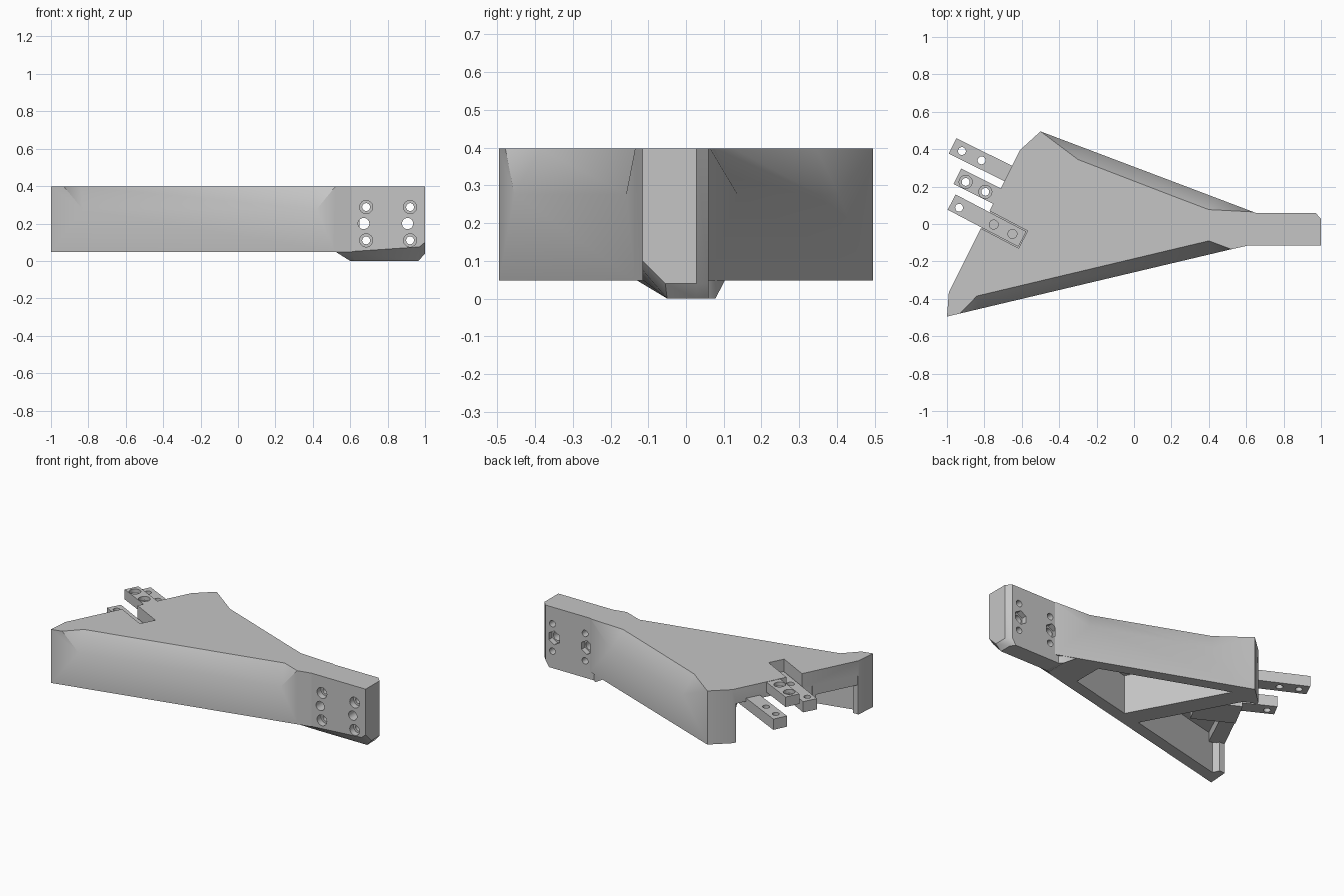
import bpy, bmesh, math
from mathutils import Vector, Matrix

old = bpy.data.objects.get("Cube")
if old:
    bpy.data.objects.remove(old, do_unlink=True)

grey = bpy.data.materials.new("light_grey")
grey.use_nodes = True
COLOUR = (0.56, 0.56, 0.56, 1)
grey.diffuse_color = COLOUR
grey.node_tree.nodes["Principled BSDF"].inputs["Base Color"].default_value = COLOUR


def finish(name, bm):
    bmesh.ops.recalc_face_normals(bm, faces=bm.faces[:])
    mesh = bpy.data.meshes.new(name)
    bm.to_mesh(mesh)
    bm.free()
    mesh.materials.append(grey)
    obj = bpy.data.objects.new(name, mesh)
    bpy.context.collection.objects.link(obj)
    return obj


def prism(name, outline, z0, z1):
    bm = bmesh.new()
    face = bm.faces.new([bm.verts.new((x, y, z0)) for x, y in outline])
    ext = bmesh.ops.extrude_face_region(bm, geom=[face])
    moved = [v for v in ext["geom"] if isinstance(v, bmesh.types.BMVert)]
    bmesh.ops.translate(bm, verts=moved, vec=(0, 0, z1 - z0))
    return finish(name, bm)


def hull(name, points):
    bm = bmesh.new()
    for p in points:
        bm.verts.new(p)
    bmesh.ops.convex_hull(bm, input=bm.verts[:])
    junk = [v for v in bm.verts if not v.link_faces]
    bmesh.ops.delete(bm, geom=junk, context="VERTS")
    bmesh.ops.dissolve_limit(bm, angle_limit=0.01, verts=bm.verts[:], edges=bm.edges[:])
    return finish(name, bm)


def rod(centre, radius, length, axis="Z", sides=24):
    bm = bmesh.new()
    turn = Matrix.Rotation(math.pi / 2, 4, "X") if axis == "Y" else Matrix()
    bmesh.ops.create_cone(bm, cap_ends=True, segments=sides, radius1=radius, radius2=radius,
                          depth=length, matrix=Matrix.Translation(centre) @ turn)
    return finish("rod_cutter", bm)


def cut(obj, cutters):
    bpy.context.view_layer.objects.active = obj
    for cutter in cutters:
        mod = obj.modifiers.new("cut", "BOOLEAN")
        mod.operation, mod.solver, mod.object = "DIFFERENCE", "EXACT", cutter
        bpy.ops.object.modifier_apply(modifier=mod.name)
        bpy.data.objects.remove(cutter, do_unlink=True)


def edge_chamfer(ends):
    # each end: corner on the rim, point on the top face, point on the wall
    pts = []
    for corner, top, wall in ends:
        c, t, w = Vector(corner), Vector(top), Vector(wall)
        pts += [t + (t - w) * 0.3, w + (w - t) * 0.3, c + (c - (t + w) / 2) * 2]
    return hull("chamfer_cutter", pts)


def tilted_box(name, start, end, width, z0, z1):
    a, b = Vector(start), Vector(end)
    side = (b - a).normalized().orthogonal() * width / 2
    return prism(name, [a + side, b + side, b - side, a - side], z0, z1)


# Main triangular body
TOP = .397
body = prism("bracket_body", [(-1, -.495), (.52, -.135), (.61, -.115), (.61, .06), (.65, .06),
                              (-.5, .495), (-.61, .395), (-.99, -.365)], .048, TOP)
cut(body, [
    edge_chamfer([((-.93, -.478, TOP), (-.84, -.385, TOP), (-.83, -.455, .275)),
                  ((.52, -.135, TOP), (.4, -.09, TOP), (.42, -.159, .275))]),
    edge_chamfer([((-.5, .495, TOP), (-.3, .345, TOP), (-.26, .405, .275)),
                  ((.65, .064, TOP), (.4, .077, TOP), (.45, .137, .275))]),
    # Hollow underside on both sides of the cross rib
    prism("front_cavity", [(.35, .095), (-.42, .385), (-.1, -.205), (.35, -.098)], 0, .3),
    prism("rear_cavity", [(-.23, -.235), (-.54, .34), (-.61, .372), (-1.2, .372),
                          (-1.2, -.36), (-.95, -.36), (-.93, -.402)], 0, .3),
    # Slot in the top for the long arm
    tilted_box("slot", (-1.05, .157), (-.593, -.083), .104, .25, .5),
])

# Boss under the long arm, and the thicker lip between it and the front leg
boss = tilted_box("arm_boss", (-.812, -.02), (-.575, -.145), .2, .22, .302)
lip = prism("edge_lip", [(-.85, -.085), (-.985, -.355), (-.9, -.4), (-.77, -.13)], .24, .302)

# End plate with bevelled foot
rim = [(.6, -.115), (1, -.115), (1, .028), (.97, .06), (.6, .06)]
foot = [(.6, -.05, 0), (.965, -.05, 0), (.965, .028, 0), (.945, .06, 0), (.6, .06, 0)]
sides = [(.6, -.115, .05), (.66, -.115, .075), (.97, -.115, .075), (1, -.115, .1),
         (1, -.055, .04), (1, .028, .04), (.97, .06, .04)]
plate = hull("end_plate", [(x, y, TOP) for x, y in rim] + foot + sides)
holes = []
for x in (.685, .92):
    for z in (.11, .288):
        holes += [rod((x, 0, z), .021, .5, "Y"), rod((x, -.115, z), .035, .08, "Y")]
    holes += [rod((x - .013, 0, .2), .03, .5, "Y"), rod((x - .013, .065, .2), .045, .08, "Y", 6)]
cut(plate, holes)

# Sloped fairing from the foot up to the body
fairing = hull("foot_fairing", [(.52, -.133, .05), (.61, -.114, .05), (.6, -.05, 0),
                                (.62, -.05, 0), (.6, .078, 0), (.62, .06, 0),
                                (.52, .104, .05), (.6, .078, .05), (.62, .06, .05)])

# Three drilled arms on the sloping edge
arms = [
    ("back_arm", (-.97, .417), (-.52, .195), .25, .32, [(-.92, .39), (-.815, .34)], False),
    ("middle_arm", (-.945, .255), (-.66, .113), .33, .395, [(-.9, .225), (-.795, .172)], True),
    ("front_arm", (-.975, .117), (-.597, -.081), .25, .32, [(-.935, .087)], False),
]
parts = [body, boss, lip, plate, fairing]
for name, a, b, z0, z1, drill, counterbored in arms:
    arm = tilted_box(name, a, b, .092, z0, z1)
    cutters = []
    for x, y in drill:
        cutters.append(rod((x, y, .3), .021, .4))
        if counterbored:
            cutters.append(rod((x, y, z1), .035, .05))
    cut(arm, cutters)
    parts.append(arm)

# Blind screw holes through the long arm into the boss
for part in (arm, boss):
    cut(part, [rod((x, y, .36), .024, .24) for x, y in ((-.75, -.003), (-.65, -.053))])

# Smooth the gentle folds, keep real edges sharp
bpy.ops.object.select_all(action="DESELECT")
for part in parts:
    part.select_set(True)
bpy.context.view_layer.objects.active = body
bpy.ops.object.shade_smooth_by_angle(angle=math.radians(35))
